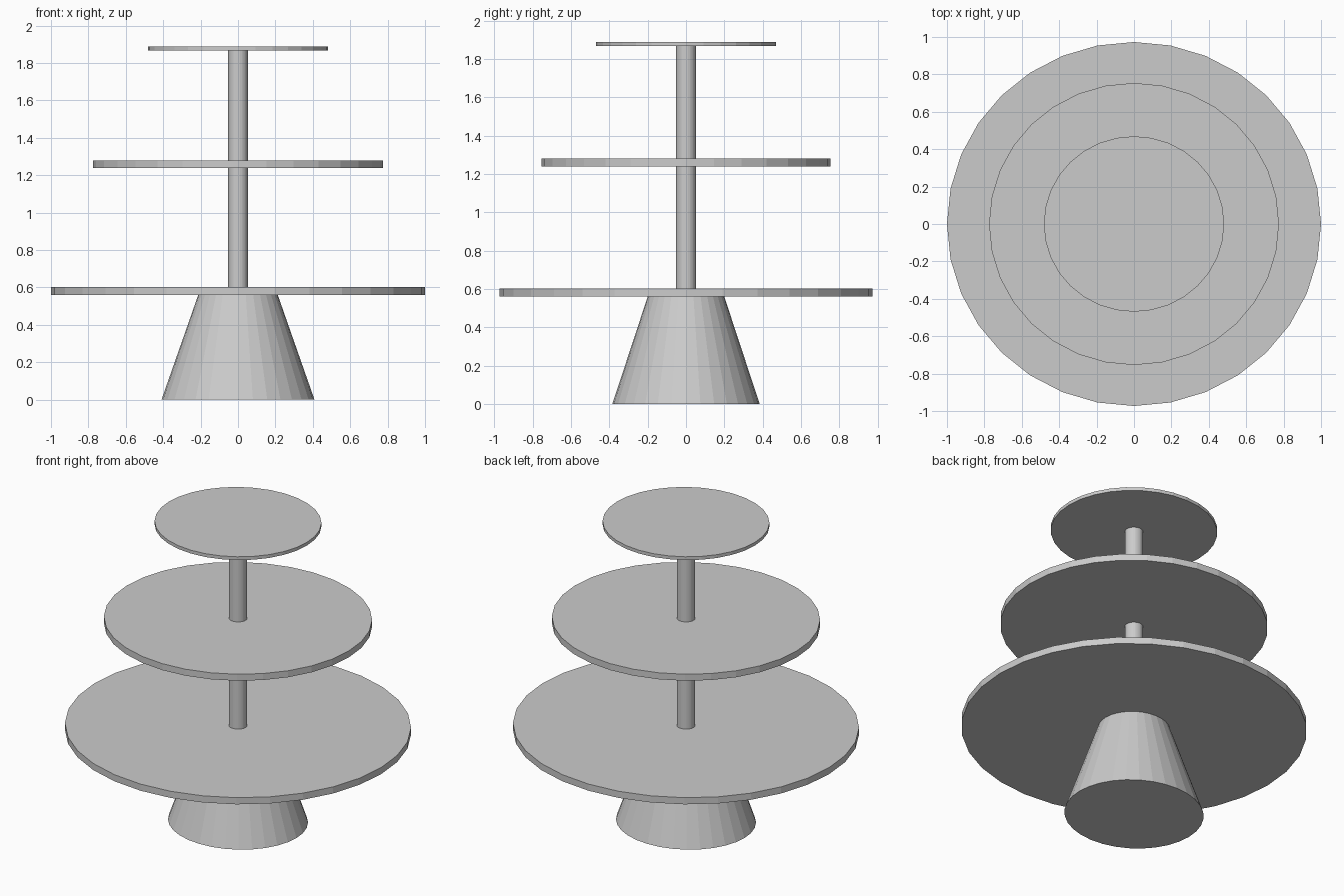
import bpy

if "Cube" in bpy.data.objects:
    bpy.data.objects.remove(bpy.data.objects["Cube"])


def frustum(name, z0, z1, rx0, rx1, y_ratio, sides=32):
    """Slightly elliptical, flat-faced cylinder or cone between two heights."""
    bpy.ops.mesh.primitive_cone_add(vertices=sides, radius1=rx0, radius2=rx1,
                                    depth=z1 - z0, location=(0, 0, (z0 + z1) / 2))
    obj = bpy.context.object
    obj.name = name
    obj.scale.y = y_ratio
    bpy.ops.object.transform_apply(location=False, rotation=False, scale=True)
    return obj


# Tapered foot
frustum("base", 0.0, 0.562, 0.409, 0.212, 0.94)

# Central pole
frustum("pole", 0.60, 1.868, 0.053, 0.053, 0.98)

# Three round tiers, turned so a corner lies on the x axis
for name, z0, z1, r in (("bottom_tier", 0.561, 0.603, 1.0),
                        ("middle_tier", 1.239, 1.280, 0.775),
                        ("top_tier", 1.867, 1.888, 0.482)):
    frustum(name, z0, z1, r, r, 0.973)
